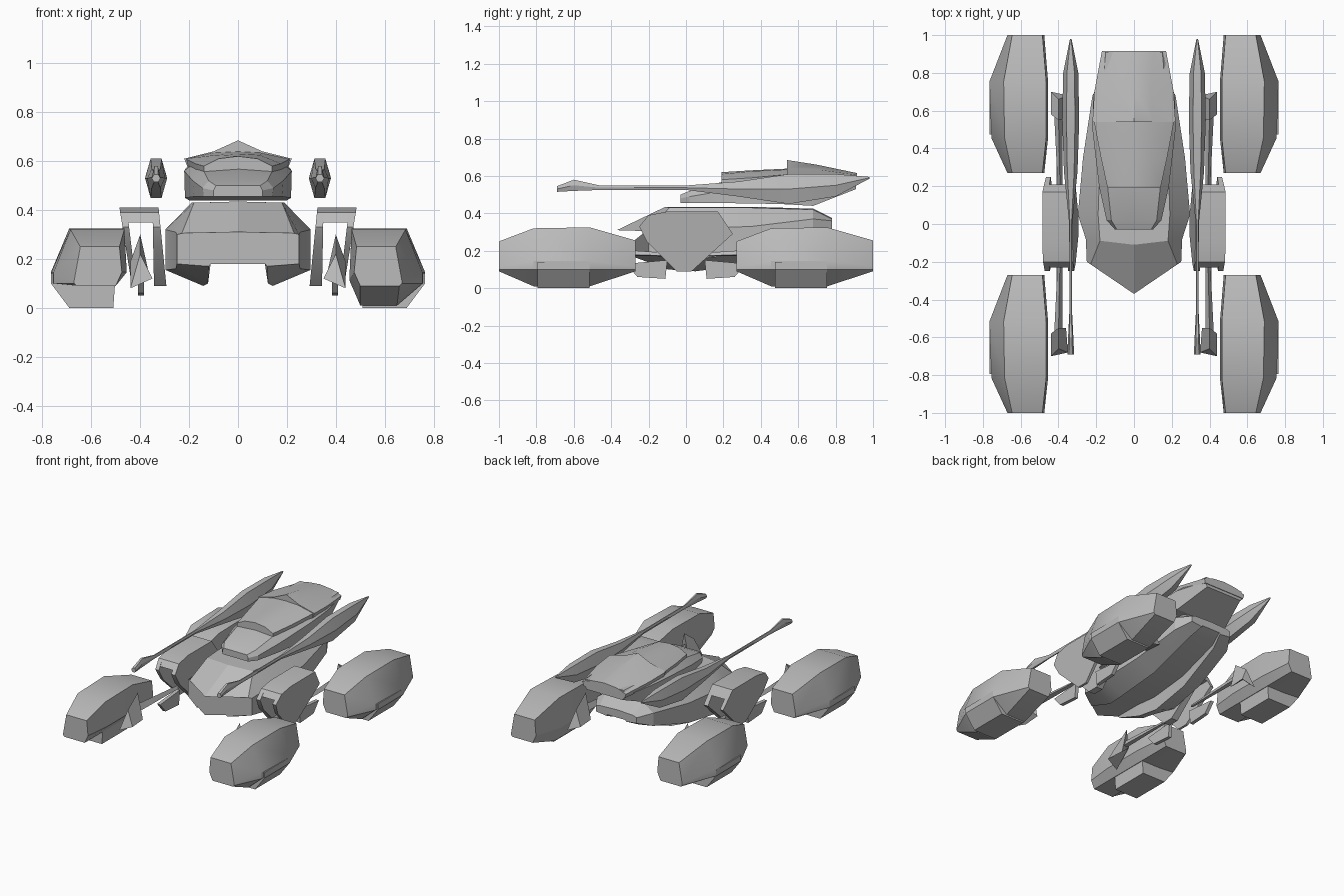
import bpy
import bmesh
from math import radians
from mathutils import Vector

default_cube = bpy.data.objects.get("Cube")
if default_cube:
    bpy.data.objects.remove(default_cube, do_unlink=True)

# Single plain armour colour
armour = bpy.data.materials.new("armour_grey")
GREY = (0.5, 0.5, 0.5, 1)
armour.diffuse_color = GREY
armour.use_nodes = True
armour.node_tree.nodes["Principled BSDF"].inputs["Base Color"].default_value = GREY


def loft(name, rings, side=1):
    """Skin a list of equal-length rings, cap both ends; side=-1 mirrors in x."""
    bm = bmesh.new()
    loops = [[bm.verts.new((p[0] * side, p[1], p[2])) for p in ring] for ring in rings]
    count = len(loops[0])
    for a, b in zip(loops, loops[1:]):
        for i in range(count):
            j = (i + 1) % count
            bm.faces.new((a[i], a[j], b[j], b[i]))
    bm.faces.new(loops[0])
    bm.faces.new(loops[-1])
    bmesh.ops.remove_doubles(bm, verts=bm.verts, dist=0.0005)
    bmesh.ops.recalc_face_normals(bm, faces=bm.faces)
    mesh = bpy.data.meshes.new(name)
    bm.to_mesh(mesh)
    bm.free()
    mesh.materials.append(armour)
    obj = bpy.data.objects.new(name, mesh)
    bpy.context.collection.objects.link(obj)
    bpy.ops.object.select_all(action="DESELECT")
    obj.select_set(True)
    bpy.context.view_layer.objects.active = obj
    bpy.ops.object.shade_smooth_by_angle(angle=radians(22))


def symmetric(half):
    """Close a half profile, which starts and ends on the centre line."""
    return half + [(-x, y, z) for x, y, z in reversed(half[1:-1])]


def pod_ring(y, inner, top, wide, low, bottom, height):
    return [(0.5, y, bottom), (inner, y, bottom * 0.4 + 0.11), (inner + 0.01, y, height),
            (top, y, height), (wide, y, height * 0.45), (wide, y, 0.1), (low, y, bottom)]


def hull_ring(y, bow, width, shoulder, notch, skirt, low, up, top):
    half = [(0, notch), (width * 0.44, notch), (width * 0.48, skirt), (width, low),
            (width, up), (shoulder, top), (0, top + 0.005)]
    return symmetric([(x, y - bow * (1 - x / width), z) for x, z in half])


def turret_ring(y, base, width, roof, bottom, side, top, crown):
    return symmetric([(0, y, bottom), (base, y, bottom), (width, y, side),
                      (roof, y, top), (0, y, crown)])


def hexagon(y, x, z, w, h):
    return [(x - w, y, z), (x - w / 2, y, z + h), (x + w / 2, y, z + h),
            (x + w, y, z), (x + w / 2, y, z - h), (x - w / 2, y, z - h)]


def slab(name, outline, faces, side):
    """Plate of a side outline; each face has an x and a lean towards its foot."""
    loft(name, [[(x - lean * (0.41 - z), y, z) for y, z in outline]
                for x, lean in faces], side)


def spike(name, start, end, thick, tip, side):
    """Three-sided strut tapering from start to end."""
    rings = []
    for point, r in ((start, thick), (end, tip)):
        p = Vector(point)
        rings.append([p + Vector(d) * r for d in ((-1, 0, -1), (1, 0, -0.6), (0, 0, 1))])
    loft(name, rings, side)


# Main hull with pointed bow and notched belly
loft("hull", [
    hull_ring(-0.2, 0.17, 0.25, 0.23, 0.18, 0.17, 0.18, 0.3, 0.305),
    hull_ring(-0.08, 0.03, 0.255, 0.18, 0.18, 0.1, 0.16, 0.31, 0.43),
    hull_ring(0.05, 0, 0.297, 0.19, 0.18, 0.09, 0.155, 0.32, 0.43),
    hull_ring(0.35, 0, 0.27, 0.18, 0.2, 0.13, 0.19, 0.33, 0.43),
    hull_ring(0.68, 0, 0.22, 0.15, 0.28, 0.26, 0.28, 0.37, 0.42),
    hull_ring(0.78, 0, 0.16, 0.13, 0.32, 0.31, 0.32, 0.36, 0.37),
])

# Turret lower shell
loft("turret_shell", [
    turret_ring(-0.03, 0.1, 0.1, 0.09, 0.455, 0.48, 0.5, 0.5),
    turret_ring(0.02, 0.14, 0.145, 0.12, 0.455, 0.49, 0.52, 0.52),
    turret_ring(0.2, 0.18, 0.185, 0.14, 0.455, 0.52, 0.56, 0.57),
    turret_ring(0.5, 0.217, 0.22, 0.17, 0.45, 0.56, 0.6, 0.61),
    turret_ring(0.68, 0.2, 0.215, 0.17, 0.44, 0.57, 0.6, 0.61),
    turret_ring(0.91, 0.14, 0.16, 0.15, 0.53, 0.56, 0.6, 0.605),
])

# Canopy standing above the front deck
loft("canopy", [
    turret_ring(0.19, 0.14, 0.14, 0.08, 0.55, 0.58, 0.61, 0.62),
    turret_ring(0.35, 0.17, 0.175, 0.09, 0.55, 0.59, 0.625, 0.63),
    turret_ring(0.56, 0.2, 0.215, 0.1, 0.55, 0.61, 0.635, 0.64),
])

# Raised rear roof with a peaked brow
loft("turret_roof", [
    turret_ring(0.54, 0.2, 0.22, 0.1, 0.56, 0.61, 0.64, 0.685),
    turret_ring(0.7, 0.2, 0.21, 0.09, 0.56, 0.6, 0.635, 0.66),
    turret_ring(0.915, 0.16, 0.17, 0.1, 0.55, 0.58, 0.605, 0.615),
])

ARCH_WALL = [(-0.25, 0.33), (-0.2, 0.39), (-0.1, 0.41), (0.17, 0.41), (0.25, 0.29),
             (0.03, 0.09), (-0.05, 0.09), (-0.21, 0.25)]
ARCH_TOP = [(-0.23, 0.35), (-0.2, 0.39), (-0.1, 0.41), (0.17, 0.41), (0.21, 0.35)]

for side, label in ((1, "left"), (-1, "right")):
    # Long gun: flat arrow muzzle, slim barrel and bladed breech
    gun = [(-0.69, 0.53, 0.018, 0.015), (-0.6, 0.55, 0.014, 0.03),
           (-0.46, 0.537, 0.007, 0.012), (0, 0.537, 0.008, 0.012), (0.28, 0.53, 0.036, 0.04),
           (0.55, 0.53, 0.045, 0.08), (0.8, 0.55, 0.04, 0.06), (0.98, 0.59, 0.004, 0.005)]
    loft(label + "_gun", [hexagon(y, 0.335, z, w, h) for y, z, w, h in gun], side)

    # Suspension arch: two walls and a bridging top
    slab(label + "_arch_inner_wall", ARCH_WALL, ((0.325, 0.1), (0.35, 0.02)), side)
    slab(label + "_arch_outer_wall", ARCH_WALL, ((0.455, 0.12), (0.485, 0.16)), side)
    slab(label + "_arch_top", ARCH_TOP, ((0.33, 0.1), (0.47, 0.1)), side)

    # The keel is deep on the left pods only
    keel = 0.01 if side > 0 else 0.09
    for end, place in ((-1, "front"), (1, "rear")):
        tag = place + "_" + label
        mid = end * 0.635
        # Track pod
        loft(tag + "_track_pod", [
            pod_ring(mid - 0.365, 0.475, 0.645, 0.67, 0.66, 0.09, 0.25),
            pod_ring(mid - 0.18, 0.455, 0.685, 0.755, 0.65, keel, 0.32),
            pod_ring(mid + 0.12, 0.455, 0.69, 0.765, 0.65, keel, 0.325),
            pod_ring(mid + 0.365, 0.475, 0.645, 0.67, 0.66, 0.09, 0.255),
        ], side)
        # Foot block under the pod
        loft(tag + "_foot", [
            [(0.51, y, 0), (0.69, y, 0), (0.765, y, 0.1), (0.765, y, 0.14), (0.5, y, 0.14)]
            for y in (mid - 0.16, mid + 0.12)], side)
        # Slim arm from the arch, ending in a splayed blade beside the pod
        spike(tag + "_link_arm", (0.39, end * 0.12, 0.18), (0.4, end * 0.57, 0.2),
              0.01, 0.022, side)
        loft(tag + "_link_blade", [
            [(0.36, end * 0.55, 0.12), (0.4, end * 0.55, 0.3), (0.44, end * 0.58, 0.19)],
            [(0.35, end * 0.68, 0.12), (0.4, end * 0.66, 0.22), (0.44, end * 0.7, 0.08)],
        ], side)
        # Lower strut plate hanging under the arch
        loft(tag + "_strut_plate", [
            [(x, end * 0.1, 0.15), (x, end * 0.11, 0.05),
             (x, end * 0.26, 0.06), (x, end * 0.32, 0.13)] for x in (0.385, 0.41)], side)
